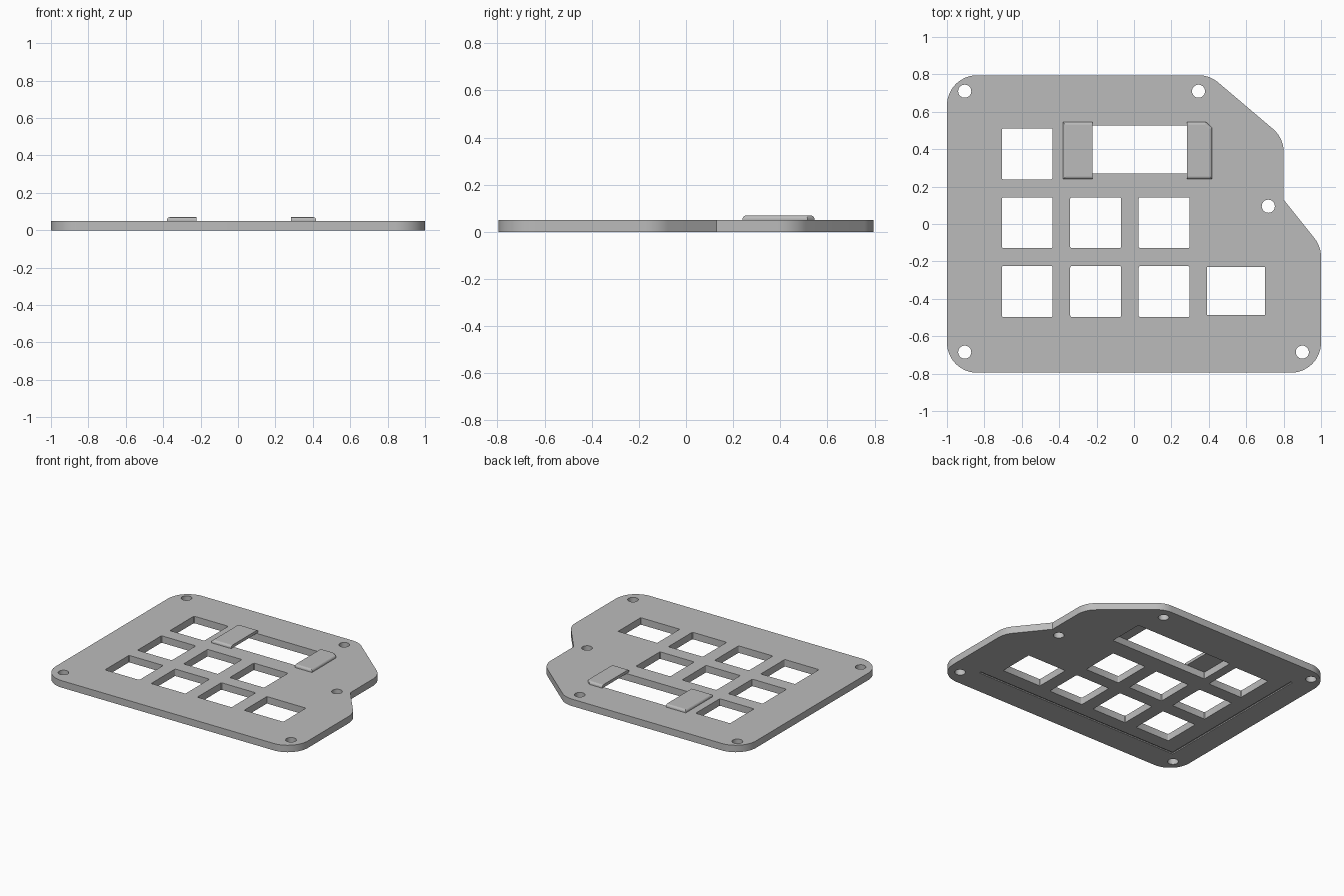
import bpy, bmesh
from math import cos, sin, pi, tan
from mathutils import Vector

if "Cube" in bpy.data.objects:
    bpy.data.objects.remove(bpy.data.objects["Cube"])

THICK = 0.05
PAD_TOP = 0.07

grey = bpy.data.materials.new("plain grey")
grey.use_nodes = True
grey.diffuse_color = (0.5, 0.5, 0.5, 1)
grey.node_tree.nodes["Principled BSDF"].inputs["Base Color"].default_value = (0.5, 0.5, 0.5, 1)


def rounded(corners, steps=10):
    """Round each (x, y, radius) corner of a polygon."""
    pts = []
    for i, (x, y, r) in enumerate(corners):
        p = Vector((x, y))
        if r == 0:
            pts.append(p)
            continue
        a = (Vector(corners[i - 1][:2]) - p).normalized()
        b = (Vector(corners[(i + 1) % len(corners)][:2]) - p).normalized()
        half = a.angle(b) / 2
        centre = p + (a + b).normalized() * (r / sin(half))
        start = p + a * (r / tan(half)) - centre
        end = p + b * (r / tan(half)) - centre
        pts += [centre + start.lerp(end, k / steps).normalized() * r for k in range(steps + 1)]
    return pts


def rect(x0, x1, y0, y1, r=0.008):
    return rounded([(x0, y0, r), (x1, y0, r), (x1, y1, r), (x0, y1, r)], 3)


def circle(x, y, r, n=32):
    return [Vector((x + r * cos(2 * pi * k / n), y + r * sin(2 * pi * k / n))) for k in range(n)]


def add_prism(bm, pts, z0, z1):
    """Closed solid from an anticlockwise outline."""
    low = [bm.verts.new((p.x, p.y, z0)) for p in pts]
    high = [bm.verts.new((p.x, p.y, z1)) for p in pts]
    bm.faces.new(low[::-1])
    bm.faces.new(high)
    for i in range(len(pts)):
        bm.faces.new((low[i - 1], low[i], high[i], high[i - 1]))


def make_object(name, bm):
    mesh = bpy.data.meshes.new(name)
    bm.to_mesh(mesh)
    bm.free()
    mesh.materials.append(grey)
    obj = bpy.data.objects.new(name, mesh)
    bpy.context.collection.objects.link(obj)
    return obj


# Plate outline
bm = bmesh.new()
R = 0.16
add_prism(bm, rounded([(-1, -0.795, R), (1, -0.795, R), (1, -0.12, R), (0.8, 0.13, 0),
                       (0.8, 0.46, R), (0.405, 0.795, R), (-1, 0.795, R)]), 0, THICK)
plate = make_object("plate", bm)

# Openings: key grid, wide key, slot and screw holes
bm = bmesh.new()
key = 0.272
openings = [rect(0.39, 0.70, -0.487, -0.23, 0.003), rect(-0.37, 0.405, 0.27, 0.527, 0.003)]
for col in range(3):
    for row in range(3 if col == 0 else 2):
        x, y = -0.707 + col * 0.366, -0.497 + row * 0.368
        openings.append(rect(x, x + key, y, y + key))
for x, y in [(-0.905, 0.71), (0.345, 0.71), (0.718, 0.095), (-0.905, -0.685), (0.9, -0.685)]:
    openings.append(circle(x, y, 0.035))
for pts in openings:
    add_prism(bm, pts, -0.1, 0.2)

# Shallow L-shaped groove on the underside
groove = [(-0.84, -0.61), (0.8, -0.61), (0.8, -0.595), (-0.825, -0.595), (-0.825, 0.6), (-0.84, 0.6)]
add_prism(bm, [Vector(p) for p in groove], -0.1, 0.008)
cutter = make_object("cutter", bm)
cutter.hide_render = True

bpy.ops.object.select_all(action="DESELECT")
plate.select_set(True)
bpy.context.view_layer.objects.active = plate
mod = plate.modifiers.new("openings", "BOOLEAN")
mod.operation = "DIFFERENCE"
mod.solver = "EXACT"
mod.object = cutter
bpy.ops.object.modifier_apply(modifier=mod.name)
bpy.data.objects.remove(cutter)
bpy.ops.object.shade_smooth_by_angle()


# Retaining pads bridging the slot ends, rounded on all top edges but the inner one
def make_pad(name, pts, inner_x):
    bm = bmesh.new()
    add_prism(bm, [Vector(p) for p in pts], THICK - 0.001, PAD_TOP)
    edges = [e for e in bm.edges
             if all(v.co.z > PAD_TOP - 0.001 for v in e.verts)
             and not all(abs(v.co.x - inner_x) < 0.001 for v in e.verts)]
    bmesh.ops.bevel(bm, geom=edges, offset=0.016, segments=5, profile=0.5, affect="EDGES")
    make_object(name, bm)


make_pad("right_pad", [(-0.38, 0.24), (-0.222, 0.24), (-0.222, 0.545), (-0.38, 0.545)], -0.222)
make_pad("left_pad", [(0.283, 0.24), (0.418, 0.24), (0.418, 0.515),
                      (0.385, 0.545), (0.283, 0.545)], 0.283)
